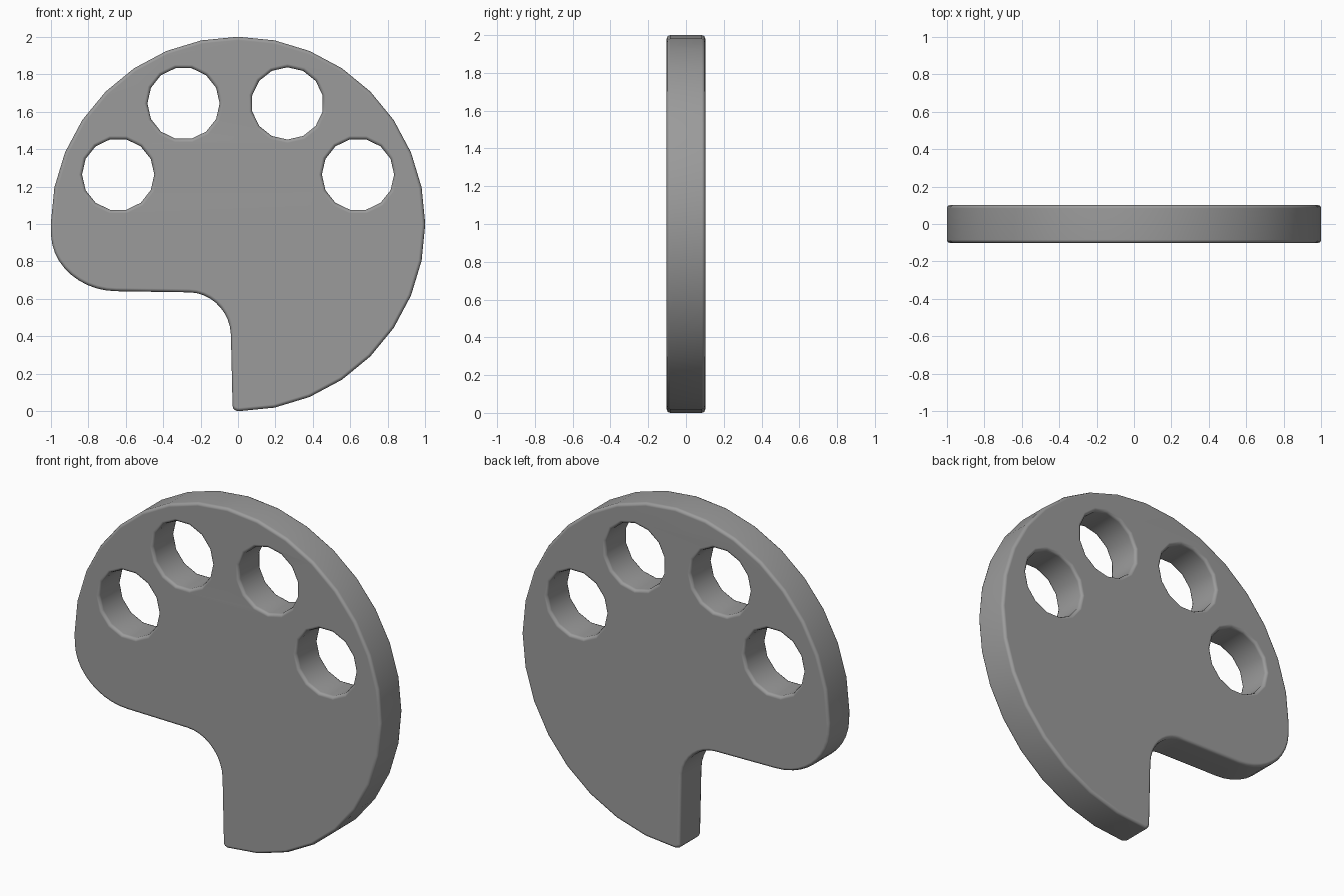
import bpy, bmesh
from math import sin, cos, pi, radians
from mathutils import Vector
from mathutils.geometry import interpolate_bezier

if "Cube" in bpy.data.objects:
    bpy.data.objects.remove(bpy.data.objects["Cube"])

BEVEL = 0.018
HALF = 0.102


def corner(a, ctrl, b, n):
    """Rounded corner from a to b around the control corner."""
    a, c, b = Vector(a), Vector(ctrl), Vector(b)
    pts = interpolate_bezier(a, a.lerp(c, 0.55), b.lerp(c, 0.55), b, n)
    return [p.to_2d() for p in pts]


def ring(x, z, r, n, start=0.0):
    return [(x + r * cos(start + 2 * pi * i / n),
             z + r * sin(start + 2 * pi * i / n)) for i in range(n)]


# Outer outline: 32-sided disc from the bottom, round the right to the left edge
outline = ring(0, 1, 1, 32, -pi / 2)[:25]
# Thumb cut-out: rounded lobe, inner fillet, tip
outline += corner((-0.998, 0.935), (-0.985, 0.643), (-0.65, 0.641), 11)
outline += corner((-0.26, 0.635), (-0.046, 0.633), (-0.038, 0.41), 10)
outline += corner((-0.029, 0.028), (-0.028, 0.004), (-0.008, 0.003), 4)

# Four paint wells as through holes
R = 0.193
holes = [ring(-0.64, 1.264, R, 14),
         ring(-0.291, 1.644, R, 14),
         ring(0.264, 1.644, R, 14, pi / 14),
         ring(0.641, 1.264, R, 14)]

# Filled curve with thickness and softened rims
cu = bpy.data.curves.new("palette_board", 'CURVE')
cu.dimensions = '2D'
cu.fill_mode = 'BOTH'
cu.extrude = HALF - BEVEL
cu.bevel_depth = BEVEL
cu.bevel_resolution = 1
cu.offset = -BEVEL
for pts in [outline] + holes:
    sp = cu.splines.new('POLY')
    sp.points.add(len(pts) - 1)
    for p, q in zip(sp.points, pts):
        p.co = (q[0], q[1], 0, 1)
    sp.use_cyclic_u = True

board = bpy.data.objects.new("palette_board", cu)
bpy.context.collection.objects.link(board)
board.rotation_euler.x = radians(90)
bpy.context.view_layer.objects.active = board
board.select_set(True)
bpy.ops.object.convert(target='MESH')
board = bpy.context.object
bpy.ops.object.transform_apply(rotation=True)

# Weld the caps to the rim
bm = bmesh.new()
bm.from_mesh(board.data)
bmesh.ops.remove_doubles(bm, verts=bm.verts, dist=0.0005)
bmesh.ops.recalc_face_normals(bm, faces=bm.faces)
bmesh.ops.dissolve_limit(bm, angle_limit=radians(0.5), verts=bm.verts, edges=bm.edges)
bm.to_mesh(board.data)
bm.free()

# Dark grey finish
mat = bpy.data.materials.new("dark_grey")
mat.diffuse_color = (0.33, 0.33, 0.33, 1)
mat.use_nodes = True
mat.node_tree.nodes["Principled BSDF"].inputs["Base Color"].default_value = mat.diffuse_color
board.data.materials.clear()
board.data.materials.append(mat)

bpy.ops.object.shade_smooth_by_angle(angle=radians(50))
wn = board.modifiers.new("face_weighting", 'WEIGHTED_NORMAL')
wn.keep_sharp = True
